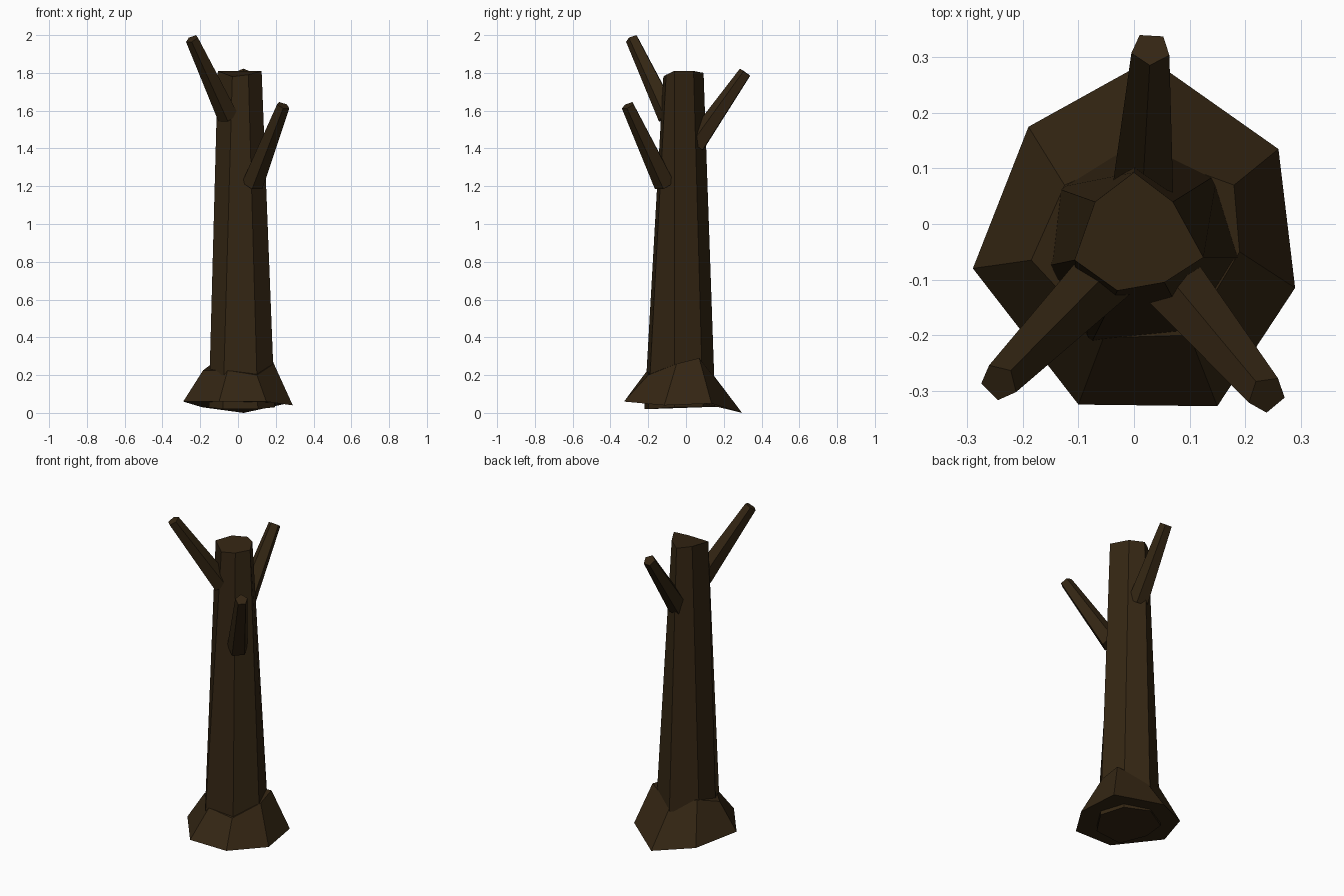
import bpy, bmesh
from math import cos, sin, tau
from mathutils import Vector

cube = bpy.data.objects.get("Cube")
if cube:
    bpy.data.objects.remove(cube, do_unlink=True)

# Single bark colour
bark = bpy.data.materials.new("dark_brown_bark")
bark.use_nodes = True
colour = (0.034, 0.019, 0.0065, 1)
bark.diffuse_color = colour
shader = bark.node_tree.nodes["Principled BSDF"]
shader.inputs["Base Color"].default_value = colour
shader.inputs["Roughness"].default_value = 0.9


def loft(name, lower, upper):
    """Closed flat-shaded solid between two rings with equal point counts."""
    bm = bmesh.new()
    low = [bm.verts.new(p) for p in lower]
    top = [bm.verts.new(p) for p in upper]
    count = len(low)
    for i in range(count):
        j = (i + 1) % count
        bm.faces.new((low[i], low[j], top[j], top[i]))
    bm.faces.new(low)
    bm.faces.new(top)
    bmesh.ops.recalc_face_normals(bm, faces=bm.faces)
    mesh = bpy.data.meshes.new(name)
    bm.to_mesh(mesh)
    bm.free()
    mesh.materials.append(bark)
    obj = bpy.data.objects.new(name, mesh)
    bpy.context.collection.objects.link(obj)
    return obj


def ring(centre, axis, radius, sides=5):
    """Ring square to the axis, with one corner on its upper side."""
    up = (Vector((0, 0, 1)) - axis * axis.z).normalized()
    side = axis.cross(up)
    return [centre + radius * (up * cos(tau * i / sides) + side * sin(tau * i / sides))
            for i in range(sides)]


def branch(name, base, tip, base_radius=0.06, tip_radius=0.036):
    base, tip = Vector(base), Vector(tip)
    axis = (tip - base).normalized()
    return loft(name, ring(base, axis, base_radius), ring(tip, axis, tip_radius))


# Tapered seven-sided trunk with an uneven broken top
trunk_foot = [(0.01, 0.155, 0.03), (0.15, 0.09, 0.03), (0.195, -0.06, 0.03),
              (0.105, -0.2, 0.02), (-0.08, -0.22, 0.02),
              (-0.155, -0.075, 0.03), (-0.14, 0.065, 0.03)]
trunk_top = [(0, 0.093, 1.8), (0.07, 0.04, 1.81), (0.125, -0.06, 1.81),
             (0.055, -0.105, 1.79), (-0.03, -0.12, 1.78),
             (-0.107, -0.065, 1.81), (-0.07, 0.04, 1.81)]
loft("trunk", trunk_foot, trunk_top)

# Flared root skirt around the foot
root_foot = [(0.03, 0.297, 0), (0.26, 0.135, 0.05), (0.29, -0.115, 0.04),
             (0.15, -0.328, 0.06), (-0.1, -0.325, 0.06),
             (-0.29, -0.08, 0.06), (-0.19, 0.175, 0.03)]
root_top = [(0.015, 0.13, 0.22), (0.18, 0.07, 0.29), (0.19, -0.05, 0.26),
            (0.1, -0.2, 0.2), (-0.055, -0.205, 0.225),
            (-0.185, -0.065, 0.225), (-0.125, 0.07, 0.27)]
loft("root_flare", root_foot, root_top)

# Three bare branch stubs
branch("right_branch", (-0.05, -0.09, 1.57), (-0.243, -0.285, 1.98))
branch("left_branch", (0.075, -0.11, 1.21), (0.239, -0.307, 1.627))
branch("back_branch", (0.015, 0.05, 1.42), (0.03, 0.315, 1.802))
